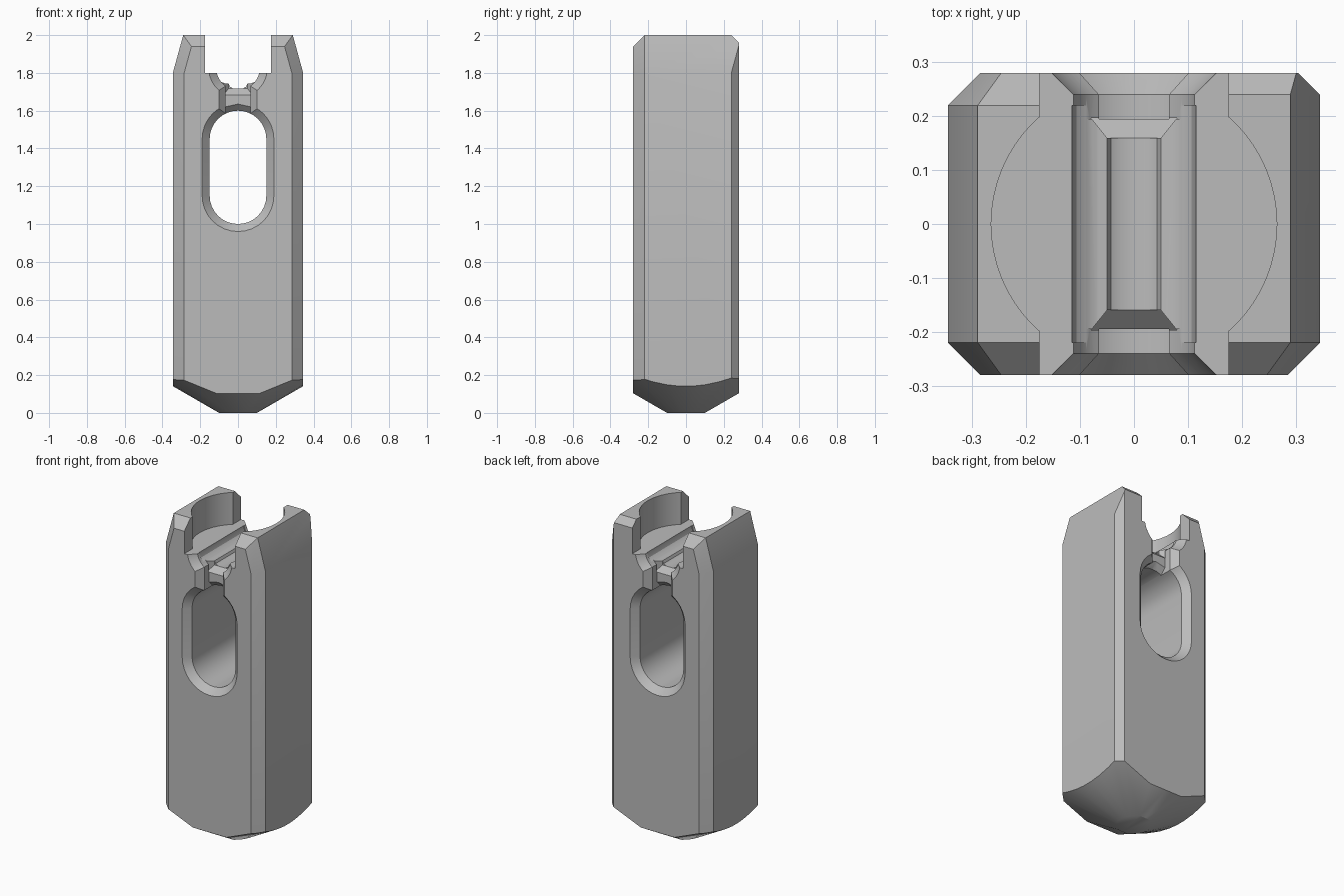
import bpy, bmesh
from math import sin, cos, pi, radians, sqrt
from mathutils import Vector

cube = bpy.data.objects.get("Cube")
if cube:
    bpy.data.objects.remove(cube)

W, D, H = 0.345, 0.28, 2.0      # half width, half depth, height
FLOOR = 1.8                     # floor of the top slot
LEAN = Vector((-0.055, 0, 0.2)) # direction of the leaning upper sides

grey = bpy.data.materials.new("plain grey")
grey.use_nodes = True
grey.diffuse_color = (0.5, 0.5, 0.5, 1)
grey.node_tree.nodes["Principled BSDF"].inputs["Base Color"].default_value = (0.5, 0.5, 0.5, 1)


def finish(bm, name):
    bmesh.ops.remove_doubles(bm, verts=bm.verts, dist=1e-5)
    bmesh.ops.recalc_face_normals(bm, faces=bm.faces)
    mesh = bpy.data.meshes.new(name)
    bm.to_mesh(mesh)
    bm.free()
    mesh.materials.append(grey)
    ob = bpy.data.objects.new(name, mesh)
    bpy.context.collection.objects.link(ob)
    return ob


def slice_off(bm, point, normal):
    geom = bm.verts[:] + bm.edges[:] + bm.faces[:]
    cut = bmesh.ops.bisect_plane(bm, geom=geom, dist=1e-5, plane_co=point,
                                 plane_no=Vector(normal).normalized(), clear_outer=True)
    edges = [e for e in cut["geom_cut"] if isinstance(e, bmesh.types.BMEdge) and e.is_boundary]
    if len(edges) > 2:
        bmesh.ops.edgeloop_fill(bm, edges=edges)


def loft(name, rings):
    bm = bmesh.new()
    loops = [[bm.verts.new(p) for p in ring] for ring in rings]
    n = len(loops[0])
    for a, b in zip(loops, loops[1:]):
        for i in range(n):
            bm.faces.new((a[i], a[(i + 1) % n], b[(i + 1) % n], b[i]))
    bm.faces.new(loops[0])
    bm.faces.new(loops[-1])
    return finish(bm, name)


def hull(name, points):
    bm = bmesh.new()
    for p in points:
        bm.verts.new(p)
    bmesh.ops.convex_hull(bm, input=bm.verts)
    return finish(bm, name)


def combine(target, other, operation="DIFFERENCE"):
    mod = target.modifiers.new("combine", "BOOLEAN")
    mod.operation, mod.solver, mod.object = operation, "EXACT", other
    bpy.context.view_layer.objects.active = target
    bpy.ops.object.modifier_apply(modifier=mod.name)
    bpy.data.objects.remove(other)


# One half of the body: a block with chamfers, leaning top and conical foot
def body_half(name, side, back):
    bm = bmesh.new()
    bmesh.ops.create_cube(bm, size=1)
    for v in bm.verts:
        v.co = ((v.co.x + 0.5) * W, v.co.y * 2 * D, (v.co.z + 0.5) * H)
    slice_off(bm, (W, 0, FLOOR), (0.2, 0, 0.055))
    for s, c in ((-1, 0.06), (1, back)):
        corner = Vector((W - c, s * D, FLOOR))
        slice_off(bm, corner, (1, s, 0))
        if c > 0.05:
            along = Vector((c, -s * c, 0))
            normal = along.cross(LEAN)
            slice_off(bm, corner, normal if normal.x > 0 else -normal)
        slice_off(bm, (0, s * (D - c), H), (0, s, 1))
    for angle in (-90, -45, -33, -22, -11, 0, 11, 22, 33, 45, 90):
        a = radians(angle)
        slice_off(bm, (0.1 * cos(a), 0.1 * sin(a), 0),
                  (cos(a) * 0.5, sin(a) * 0.5, -sqrt(0.75)))
    for v in bm.verts:
        v.co.x *= side
    return finish(bm, name)


body = body_half("body", 1, 0.04)
combine(body, body_half("other_half", -1, 0.06), "UNION")


# Top slot with a round seat between the two prongs
def slab(name, half, deep, low, high):
    return hull(name, [(x, y, z) for x in (-half, half) for y in (-deep, deep) for z in (low, high)])


def circle(r, z, n=64):
    return [(r * cos(2 * pi * i / n), r * sin(2 * pi * i / n), z) for i in range(n)]


combine(body, slab("slot_cutter", 0.175, 0.4, FLOOR, 2.2))
combine(body, loft("seat_cutter", [circle(0.265, FLOOR), circle(0.265, 2.1)]))


# Oblong window with flared rims
def oblong(y, grow, n=16):
    r = 0.15 + grow
    return [(r * cos(pi * i / n + k * pi), y, (1.15 if k else 1.45) + r * sin(pi * i / n + k * pi))
            for k in (0, 1) for i in range(n + 1)]


combine(body, loft("window_cutter", [oblong(-0.3, 0.06), oblong(-0.24, 0),
                                     oblong(0.24, 0), oblong(0.3, 0.06)]))

# Stepped groove along the floor
half = [(0.115, 1.9), (0.115, 1.795), (0.107, 1.768), (0.09, 1.752), (0.07, 1.745),
        (0.05, 1.743), (0.043, 1.727), (0.025, 1.717)]
outline = half + [(-x, z) for x, z in reversed(half)]
combine(body, loft("groove_cutter", [[(x, y, z) for x, z in outline] for y in (-0.22, 0.22)]))


# Keyhole recess joining groove and window at both ends
def keyhole(y, grow, n=10):
    r, neck = 0.115 + grow, 0.065 + grow * 0.9
    start, stop = 0.0, -pi / 2 + math_angle(neck / r)
    arc = [(r * cos(start + (stop - start) * i / n), 1.825 + r * sin(start + (stop - start) * i / n))
           for i in range(n + 1)]
    right = [(r, 1.9)] + arc + [(neck, 1.5)]
    return [(x, y, z) for x, z in right + [(-x, z) for x, z in reversed(right)]]


def math_angle(ratio):
    return Vector((sqrt(1 - ratio * ratio), ratio)).angle(Vector((1, 0)))


for s in (-1, 1):
    combine(body, loft("recess_cutter", [keyhole(s * 0.195, 0), keyhole(s * 0.24, 0),
                                         keyhole(s * 0.3, 0.06)]))
    # Bevels above and below the end of the bridge
    combine(body, hull("bridge_top_cutter", [(k * x, s * y, z) for k in (-1, 1) for x, y, z in (
        (0.05, 0.16, 1.717), (0.05, 0.16, 1.77), (0.08, 0.197, 1.68), (0.08, 0.197, 1.77))]))
    combine(body, hull("bridge_under_cutter", [(x, s * y, z - x * x * 3.4) for x in (-0.065, 0, 0.065)
            for y, z in ((0.16, 1.6), (0.197, 1.637), (0.16, 1.55), (0.197, 1.55))]))

bpy.ops.object.select_all(action="DESELECT")
body.select_set(True)
bpy.context.view_layer.objects.active = body
bpy.ops.object.shade_smooth_by_angle(angle=radians(30))
